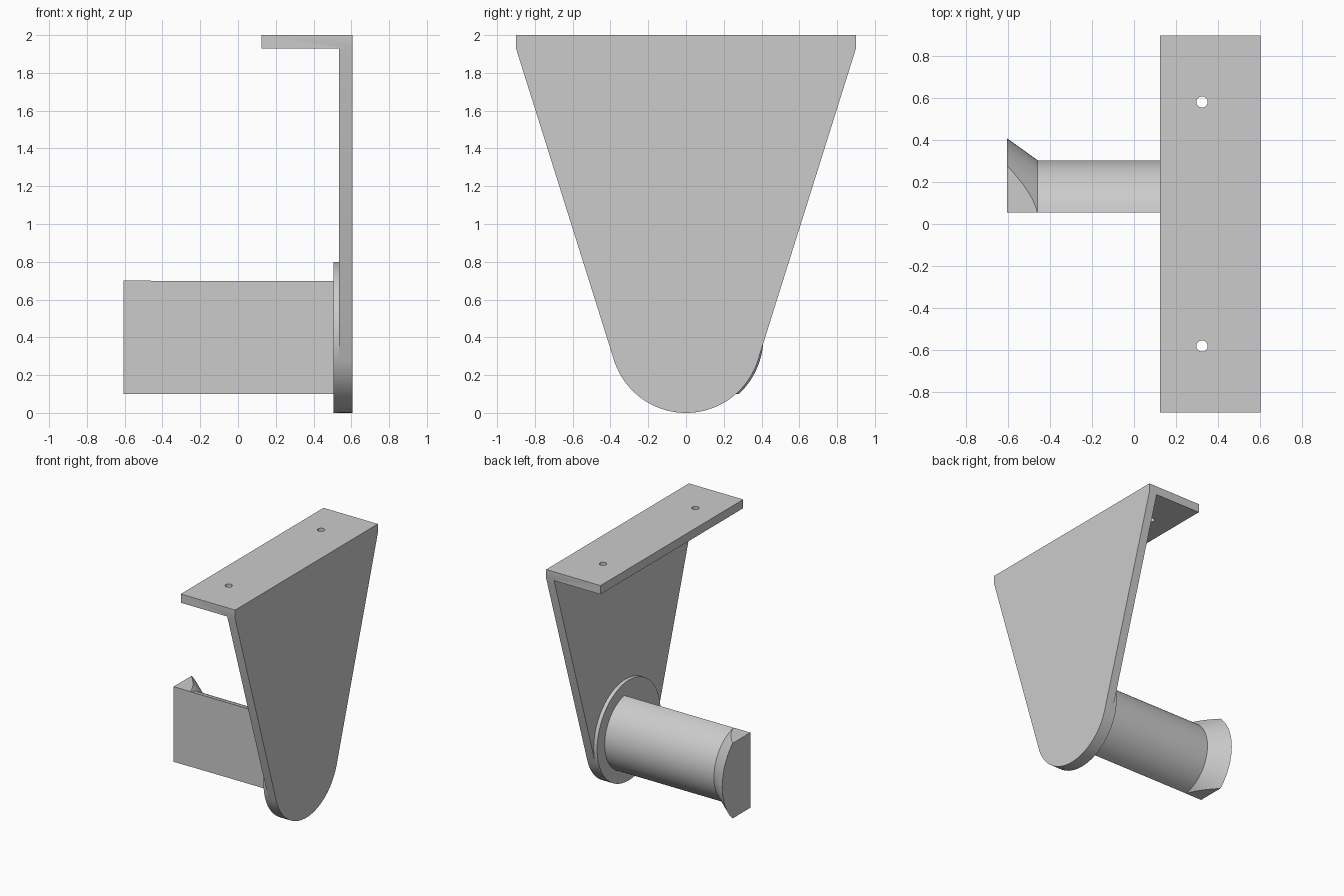
import bpy, bmesh
from math import sin, cos, pi, radians, atan2, acos, hypot
from mathutils import Vector

cube = bpy.data.objects.get("Cube")
if cube:
    bpy.data.objects.remove(cube, do_unlink=True)

metal = bpy.data.materials.new("grey metal")
metal.use_nodes = True
GREY = (0.6, 0.6, 0.6, 1)
metal.diffuse_color = GREY
metal.node_tree.nodes["Principled BSDF"].inputs["Base Color"].default_value = GREY


def finish(name, bm):
    bmesh.ops.recalc_face_normals(bm, faces=bm.faces)
    mesh = bpy.data.meshes.new(name)
    bm.to_mesh(mesh)
    bm.free()
    mesh.materials.append(metal)
    obj = bpy.data.objects.new(name, mesh)
    bpy.context.collection.objects.link(obj)
    return obj


def prism(name, pts, axis, lo, hi):
    """Extrude a 2D outline along an axis; the outline uses the other two axes in order."""
    def place(p, d):
        c = list(p)
        c.insert("xyz".index(axis), d)
        return c
    bm = bmesh.new()
    face = bm.faces.new([bm.verts.new(place(p, lo)) for p in pts])
    ext = bmesh.ops.extrude_face_region(bm, geom=[face])
    verts = [g for g in ext["geom"] if isinstance(g, bmesh.types.BMVert)]
    shift = Vector(place((0, 0), hi - lo))
    bmesh.ops.translate(bm, verts=verts, vec=shift)
    return finish(name, bm)


def arc(cx, cy, r, a0, a1, n):
    return [(cx + r * cos(a0 + (a1 - a0) * i / n), cy + r * sin(a0 + (a1 - a0) * i / n))
            for i in range(n + 1)]


def circle(cx, cy, r, n):
    return arc(cx, cy, r, 0, 2 * pi, n)[:-1]


def lathe(name, profile, z, n):
    """Revolve an (x, radius) profile about a line parallel to x."""
    bm = bmesh.new()
    vs = [bm.verts.new((x, r, z)) for x, r in profile]
    edges = [bm.edges.new(pair) for pair in zip(vs, vs[1:])]
    bmesh.ops.spin(bm, geom=vs + edges, cent=(0, 0, z), axis=(1, 0, 0),
                   angle=2 * pi, steps=n)
    bmesh.ops.remove_doubles(bm, verts=bm.verts, dist=1e-4)
    return finish(name, bm)


def select(obj):
    bpy.ops.object.select_all(action='DESELECT')
    obj.select_set(True)
    bpy.context.view_layer.objects.active = obj


def cut(obj, tool, operation):
    tool.hide_render = True
    mod = obj.modifiers.new("cut", 'BOOLEAN')
    mod.operation, mod.solver, mod.object = operation, 'EXACT', tool
    select(obj)
    bpy.ops.object.modifier_apply(modifier=mod.name)
    bpy.data.objects.remove(tool, do_unlink=True)


def smooth(obj):
    select(obj)
    bpy.ops.object.shade_smooth_by_angle(angle=radians(30))


HUB_Z, HUB_R = 0.4, 0.4

# Bracket: L section trimmed to a tapered outline with a round foot
bracket = prism("bracket", [(0.125, 2), (0.605, 2), (0.605, -0.1), (0.535, -0.1),
                            (0.535, 1.93), (0.125, 1.93)], "y", -0.9, 0.9)
corner = (0.9, 1.93)
dy, dz = corner[0], corner[1] - HUB_Z
tangent = atan2(dz, dy) - acos(HUB_R / hypot(dy, dz))
foot = arc(0, HUB_Z, HUB_R, tangent, -pi - tangent, 64)
slope = (corner[0] - foot[0][0]) / (corner[1] - foot[0][1])
top_z = 2.1
top_y = corner[0] + slope * (top_z - corner[1])
outline = prism("outline_cutter", [(top_y, top_z)] + foot + [(-top_y, top_z)], "x", 0, 1)
cut(bracket, outline, 'INTERSECT')

# Screw holes
for side in (-1, 1):
    hole = prism("hole_cutter", circle(0.325, side * 0.583, 0.027, 32), "z", 1.8, 2.2)
    cut(bracket, hole, 'DIFFERENCE')
smooth(bracket)

# Round flange on the inner face of the plate
flange = prism("flange", circle(0, HUB_Z, HUB_R, 96), "x", 0.505, 0.535)
smooth(flange)

# Holder arm: flared cylinder trimmed flat at the front, top and bottom
arm = lathe("holder_arm", [(0.52, 0), (0.52, 0.304), (-0.46, 0.304),
                           (-0.607, 0.41), (-0.607, 0)], HUB_Z, 96)
keep = prism("arm_cutter", [(0.055, 0.1), (1, 0.1), (1, 0.7), (0.055, 0.7)], "x", -1, 1)
cut(arm, keep, 'INTERSECT')
smooth(arm)
